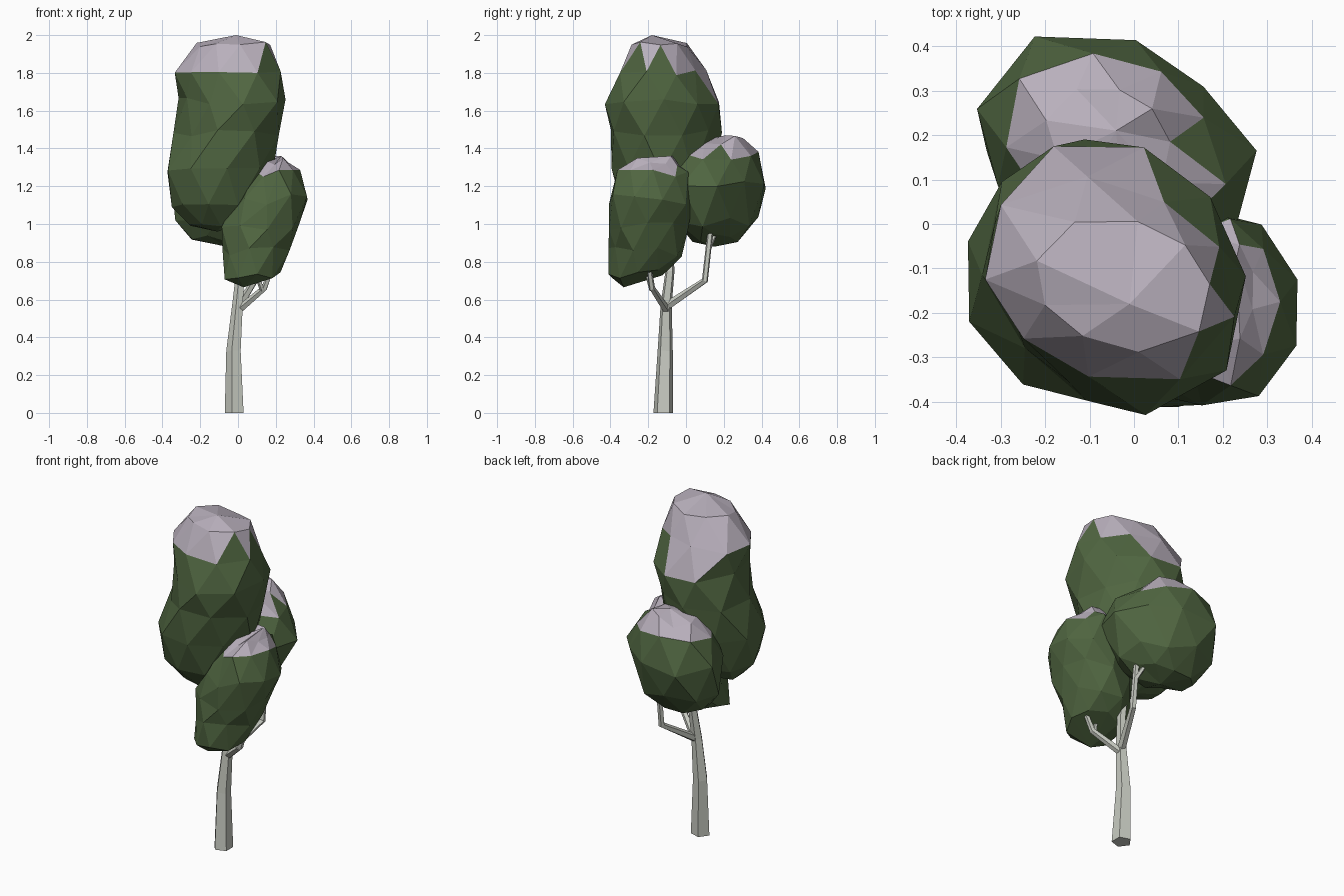
import bpy, bmesh, math, random
from mathutils import Vector

if "Cube" in bpy.data.objects:
    bpy.data.objects.remove(bpy.data.objects["Cube"])


def material(name, rgb):
    m = bpy.data.materials.new(name)
    m.diffuse_color = (*rgb, 1)
    m.use_nodes = True
    m.node_tree.nodes["Principled BSDF"].inputs["Base Color"].default_value = m.diffuse_color
    return m


LEAF = material("leaf green", (0.08, 0.132, 0.052))
CAP = material("pale lilac top", (0.48, 0.43, 0.50))
BARK = material("pale bark", (0.58, 0.60, 0.54))


def finish(bm, name, mats):
    bmesh.ops.recalc_face_normals(bm, faces=bm.faces)
    me = bpy.data.meshes.new(name)
    bm.to_mesh(me)
    bm.free()
    for m in mats:
        me.materials.append(m)
    ob = bpy.data.objects.new(name, me)
    bpy.context.collection.objects.link(ob)


def limb(name, path, sides=5):
    """Tapered faceted tube; path is a list of (x, y, z, radius)."""
    bm = bmesh.new()
    pts = [Vector(p[:3]) for p in path]
    rings = []
    for i, p in enumerate(pts):
        d = (pts[min(i + 1, len(pts) - 1)] - pts[max(i - 1, 0)]).normalized()
        if i == 0 and p.z == 0:
            d = Vector((0, 0, 1))
        u = d.cross(Vector((0, 1, 0))).normalized()
        v = d.cross(u)
        ring = []
        for k in range(sides):
            a = math.tau * k / sides
            ring.append(bm.verts.new(p + path[i][3] * (u * math.cos(a) + v * math.sin(a))))
        rings.append(ring)
    for a, b in zip(rings, rings[1:]):
        for k in range(sides):
            n = (k + 1) % sides
            bm.faces.new((a[k], a[n], b[n], b[k]))
    bm.faces.new(rings[0])
    bm.faces.new(rings[-1])
    finish(bm, name, [BARK])


def foliage(name, bottom, rows, top, is_cap, seed, rough=0.04, skew_above=9, sides=9):
    """Faceted clump from staggered rings; row = (z, xmin, xmax, ymin, ymax)."""
    rnd = random.Random(seed)
    bm = bmesh.new()
    rings = []
    for i, (z, x0, x1, y0, y1) in enumerate(rows):
        ring = []
        for k in range(sides):
            a = math.tau * (k + 0.5 * (i % 2)) / sides
            s = 1.02 + rnd.uniform(-rough, rough)
            if z > skew_above:      # upper rings are narrower along one diagonal
                s *= 1 - 0.11 * math.sin(2 * a)
            ring.append(bm.verts.new(((x0 + x1) / 2 + (x1 - x0) / 2 * s * math.cos(a),
                                      (y0 + y1) / 2 + (y1 - y0) / 2 * s * math.sin(a),
                                      z + rnd.uniform(-rough, rough) * 0.5)))
        rings.append(ring)
    for i, (a, b) in enumerate(zip(rings, rings[1:])):
        for k in range(sides):
            n = (k + 1) % sides
            if i % 2 == 0:
                bm.faces.new((a[k], a[n], b[k]))
                bm.faces.new((a[n], b[n], b[k]))
            else:
                bm.faces.new((a[k], b[n], b[k]))
                bm.faces.new((a[k], a[n], b[n]))
    for tip, ring in ((bottom, rings[0]), (top, rings[-1])):
        v = bm.verts.new(tip)
        for k in range(sides):
            bm.faces.new((v, ring[k], ring[(k + 1) % sides]))
    # pale top colour on the high faces
    for f in bm.faces:
        f.material_index = int(is_cap(f.calc_center_median()))
    finish(bm, name, [LEAF, CAP])


# trunk and branches
limb("trunk", [(-0.015, -0.12, 0, 0.055), (-0.02, -0.11, 0.33, 0.042),
               (0.0, -0.105, 0.57, 0.031), (0.015, -0.085, 0.75, 0.025),
               (-0.03, -0.09, 1.05, 0.018)])
limb("back_branch", [(0.0, -0.11, 0.56, 0.024), (0.09, 0.10, 0.70, 0.018),
                     (0.09, 0.13, 0.97, 0.016)])
limb("back_twig", [(0.09, 0.12, 0.87, 0.014), (0.05, 0.16, 0.96, 0.011)])
limb("front_branch", [(0.0, -0.10, 0.54, 0.022), (0.14, -0.18, 0.66, 0.017),
                      (0.19, -0.20, 0.80, 0.013)])
limb("front_twig", [(0.13, -0.18, 0.65, 0.014), (0.09, -0.21, 0.75, 0.011)])

# tall main crown
foliage("main_crown", (-0.11, -0.12, 0.96), [
    (1.00, -0.26, 0.03, -0.24, 0.0),
    (1.09, -0.34, 0.11, -0.34, 0.07),
    (1.28, -0.385, 0.17, -0.39, 0.13),
    (1.48, -0.33, 0.21, -0.40, 0.17),
    (1.65, -0.30, 0.25, -0.415, 0.18),
    (1.80, -0.33, 0.22, -0.35, 0.10),
    (1.955, -0.22, 0.17, -0.28, 0.01)], (-0.01, -0.18, 2.0),
    lambda c: c.z > 1.83 + 0.5 * max(0, c.x - 0.03) - 0.75 * max(0, c.y + 0.08),
    3, 0.035, 1.4)

# rounder crown at the back
foliage("back_crown", (-0.06, 0.15, 0.88), [
    (0.92, -0.25, 0.09, 0.03, 0.28),
    (1.01, -0.33, 0.18, -0.05, 0.38),
    (1.20, -0.35, 0.255, -0.09, 0.42),
    (1.36, -0.29, 0.19, -0.04, 0.385),
    (1.44, -0.19, 0.08, 0.06, 0.31)], (-0.04, 0.21, 1.47),
    lambda c: c.z > 1.37, 8, 0.055, 0.95)

# small crown at the front right
foliage("front_crown", (0.03, -0.33, 0.665), [
    (0.73, -0.07, 0.22, -0.41, -0.10),
    (0.85, -0.09, 0.28, -0.40, -0.03),
    (0.98, -0.10, 0.33, -0.41, 0.0),
    (1.13, -0.01, 0.38, -0.42, 0.02),
    (1.26, 0.07, 0.32, -0.36, 0.01),
    (1.33, 0.14, 0.27, -0.27, -0.03)], (0.23, -0.08, 1.36),
    lambda c: c.z > 1.28, 5, 0.06)
